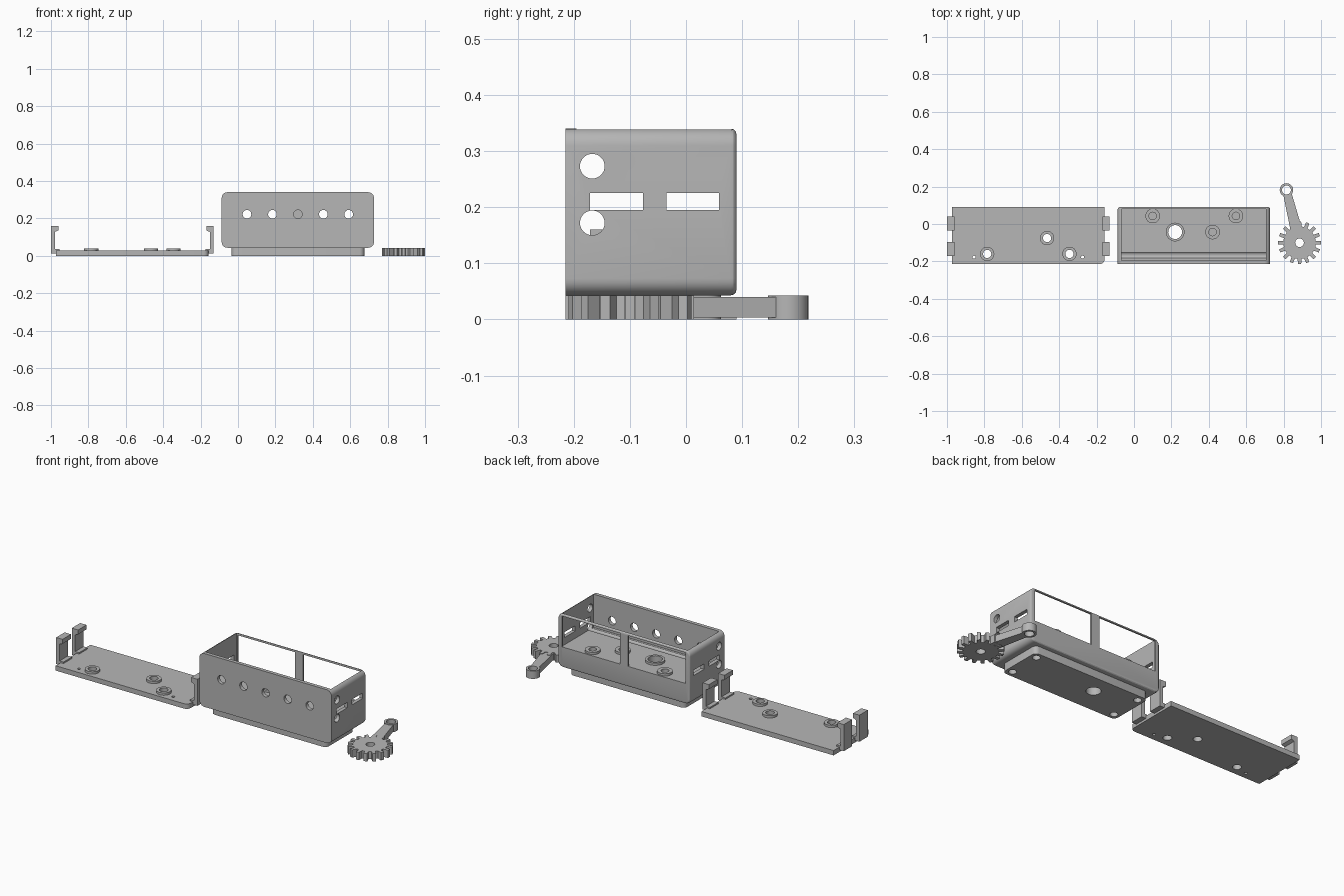
import bpy, bmesh, math
from mathutils import Vector, Matrix

cube = bpy.data.objects.get("Cube")
if cube:
    bpy.data.objects.remove(cube, do_unlink=True)

grey = bpy.data.materials.new("plain_grey")
grey.use_nodes = True
COLOUR = (0.47, 0.47, 0.47, 1)
grey.diffuse_color = COLOUR
grey.node_tree.nodes["Principled BSDF"].inputs["Base Color"].default_value = COLOUR


def finish(name, bm):
    bmesh.ops.recalc_face_normals(bm, faces=bm.faces)
    mesh = bpy.data.meshes.new(name)
    bm.to_mesh(mesh)
    bm.free()
    mesh.materials.append(grey)
    obj = bpy.data.objects.new(name, mesh)
    bpy.context.collection.objects.link(obj)
    return obj


def block_mesh(x0, x1, y0, y1, z0, z1):
    bm = bmesh.new()
    bmesh.ops.create_cube(bm, size=1)
    for v in bm.verts:
        v.co = Vector((x1 if v.co.x > 0 else x0,
                       y1 if v.co.y > 0 else y0,
                       z1 if v.co.z > 0 else z0))
    return bm


def block(name, *bounds):
    return finish(name, block_mesh(*bounds))


def round_edges(bm, rule, radius, segments):
    edges = [e for e in bm.edges if rule(*[v.co for v in e.verts])]
    bmesh.ops.bevel(bm, geom=edges, offset=radius, segments=segments,
                    profile=0.5, affect='EDGES')


def prism(name, points, z0, z1):
    bm = bmesh.new()
    face = bm.faces.new([bm.verts.new((x, y, z0)) for x, y in points])
    top = bmesh.ops.extrude_face_region(bm, geom=[face])["geom"]
    for v in top:
        if isinstance(v, bmesh.types.BMVert):
            v.co.z = z1
    return finish(name, bm)


def rod(name, centre, radius, length, axis='Z', sides=32):
    bm = bmesh.new()
    bmesh.ops.create_cone(bm, cap_ends=True, segments=sides, radius1=radius,
                          radius2=radius, depth=length)
    turn = {'X': Matrix.Rotation(math.pi / 2, 4, 'Y'),
            'Y': Matrix.Rotation(math.pi / 2, 4, 'X'), 'Z': Matrix()}[axis]
    bm.transform(Matrix.Translation(centre) @ turn)
    return finish(name, bm)


def cut(target, *cutters):
    bpy.context.view_layer.objects.active = target
    for cutter in cutters:
        mod = target.modifiers.new("cut", 'BOOLEAN')
        mod.operation = 'DIFFERENCE'
        mod.solver = 'EXACT'
        mod.object = cutter
        bpy.ops.object.modifier_apply(modifier=mod.name)
        bpy.data.objects.remove(cutter, do_unlink=True)
    return target


def bore(target, x, y, radius, z=0, length=1):
    return cut(target, rod("cutter", (x, y, z), radius, length))


def tube(name, x, y, z0, z1, outer, inner):
    return bore(rod(name, (x, y, (z0 + z1) / 2), outer, z1 - z0), x, y, inner)


# Housing: rounded along its length, softened round the back
FLOOR, BASE, TOP = 0.155, 0.043, 0.34
bm = block_mesh(-0.087, 0.727, -0.215, 0.09, BASE, TOP)
round_edges(bm, lambda a, b: abs(a.y - b.y) > 0.1, 0.03, 6)
round_edges(bm, lambda a, b: a.y > 0.08 and b.y > 0.08, 0.01, 3)
housing = finish("housing", bm)
cut(housing, block("cutter", -0.066, 0.707, -0.195, 0.081, FLOOR, 0.5))

# Two rear windows with a post between them
for x0, x1 in ((-0.06, 0.295), (0.345, 0.70)):
    cut(housing, block("cutter", x0, x1, 0.04, 0.15, FLOOR + 0.002, 0.328))

# Row of front holes
for i in range(5):
    cut(housing, rod("cutter", (0.048 + 0.136 * i, -0.2, 0.222), 0.023, 0.1, 'Y'))

# Round holes and clip slots through both end walls
for z in (0.172, 0.273):
    cut(housing, rod("cutter", (0.32, -0.167, z), 0.022, 2, 'X'))
for y in (-0.124, 0.012):
    cut(housing, block("cutter", -0.5, 1, y - 0.047, y + 0.047, 0.195, 0.225))

# Base pad with rounded corners and blind screw holes
bm = block_mesh(-0.035, 0.675, -0.187, 0.062, 0, BASE + 0.002)
round_edges(bm, lambda a, b: abs(a.z - b.z) > 0.02, 0.025, 5)
base_pad = finish("base_pad", bm)
for x in (0.0, 0.64):
    for y in (-0.152, 0.027):
        bore(base_pad, x, y, 0.02, 0, 0.07)

# Raised rings on the housing floor, one of them open right through
DRAIN = (0.22, -0.043)
bore(housing, *DRAIN, 0.037)
bore(base_pad, *DRAIN, 0.037)
tube("drain_ring", *DRAIN, FLOOR - 0.004, FLOOR + 0.013, 0.05, 0.037)
for i, (x, y) in enumerate(((0.1, 0.043), (0.545, 0.043), (0.42, -0.043))):
    bore(housing, x, y, 0.02, FLOOR, 0.08)
    tube(f"floor_ring_{i}", x, y, FLOOR - 0.004, FLOOR + 0.013, 0.039, 0.02)

# Lid plate with one rounded corner, raised rings and pin holes
bm = block_mesh(-0.972, -0.158, -0.215, 0.09, 0, 0.027)
round_edges(bm, lambda a, b: abs(a.z - b.z) > 0.02 and a.x > -0.5 and a.y < 0,
            0.025, 5)
lid = finish("lid", bm)
for i, (x, y) in enumerate(((-0.785, -0.16), (-0.465, -0.075), (-0.345, -0.16))):
    bore(lid, x, y, 0.022)
    tube(f"lid_ring_{i}", x, y, 0.024, 0.04, 0.038, 0.022)
for x in (-0.855, -0.275):
    bore(lid, x, -0.177, 0.008)

# Four hooked clips at the lid ends
for side in (-1, 1):
    for n, y in enumerate((-0.134, 0.003)):
        profile = [(0.39, 0.012), (0.435, 0.012), (0.435, 0.16), (0.396, 0.16),
                   (0.396, 0.135), (0.414, 0.128), (0.414, 0.035), (0.39, 0.035)]
        bm = bmesh.new()
        rim = [bm.verts.new((-0.565 + side * x, y - 0.037, z)) for x, z in profile]
        bm.faces.new(rim)
        new = bmesh.ops.extrude_face_region(bm, geom=list(bm.faces))["geom"]
        for v in new:
            if isinstance(v, bmesh.types.BMVert):
                v.co.y = y + 0.037
        finish(f"{'left' if side > 0 else 'right'}_clip_{n}", bm)

# Toothed wheel
TEETH, HUB, EYE = 16, Vector((0.885, -0.1)), Vector((0.815, 0.182))
outline = []
for i in range(TEETH):
    for step, radius in ((-0.29, 0.087), (-0.2, 0.115), (0.2, 0.115), (0.29, 0.087)):
        a = (i + step) * math.tau / TEETH
        outline.append((HUB.x + radius * math.cos(a), HUB.y + radius * math.sin(a)))
gear = prism("gear", outline, 0, BASE)
bore(gear, *HUB, 0.023)

# Tapered lever arm ending in an eye
along = (EYE - HUB).normalized()
across = Vector((-along.y, along.x))
near, far = HUB + along * 0.05, EYE - along * 0.01
corners = [near + across * 0.032, near - across * 0.032,
           far - across * 0.022, far + across * 0.022]
arm = prism("lever_arm", [tuple(c) for c in corners], 0.003, BASE - 0.003)
bore(arm, *EYE, 0.025)
tube("lever_eye", *EYE, 0, BASE, 0.036, 0.024)

# Smooth curved walls, keep hard edges
bpy.ops.object.select_all(action='DESELECT')
for obj in bpy.context.collection.objects:
    if obj.type == 'MESH' and grey.name in obj.data.materials:
        obj.select_set(True)
        bpy.context.view_layer.objects.active = obj
bpy.ops.object.shade_smooth_by_angle(angle=math.radians(25))
